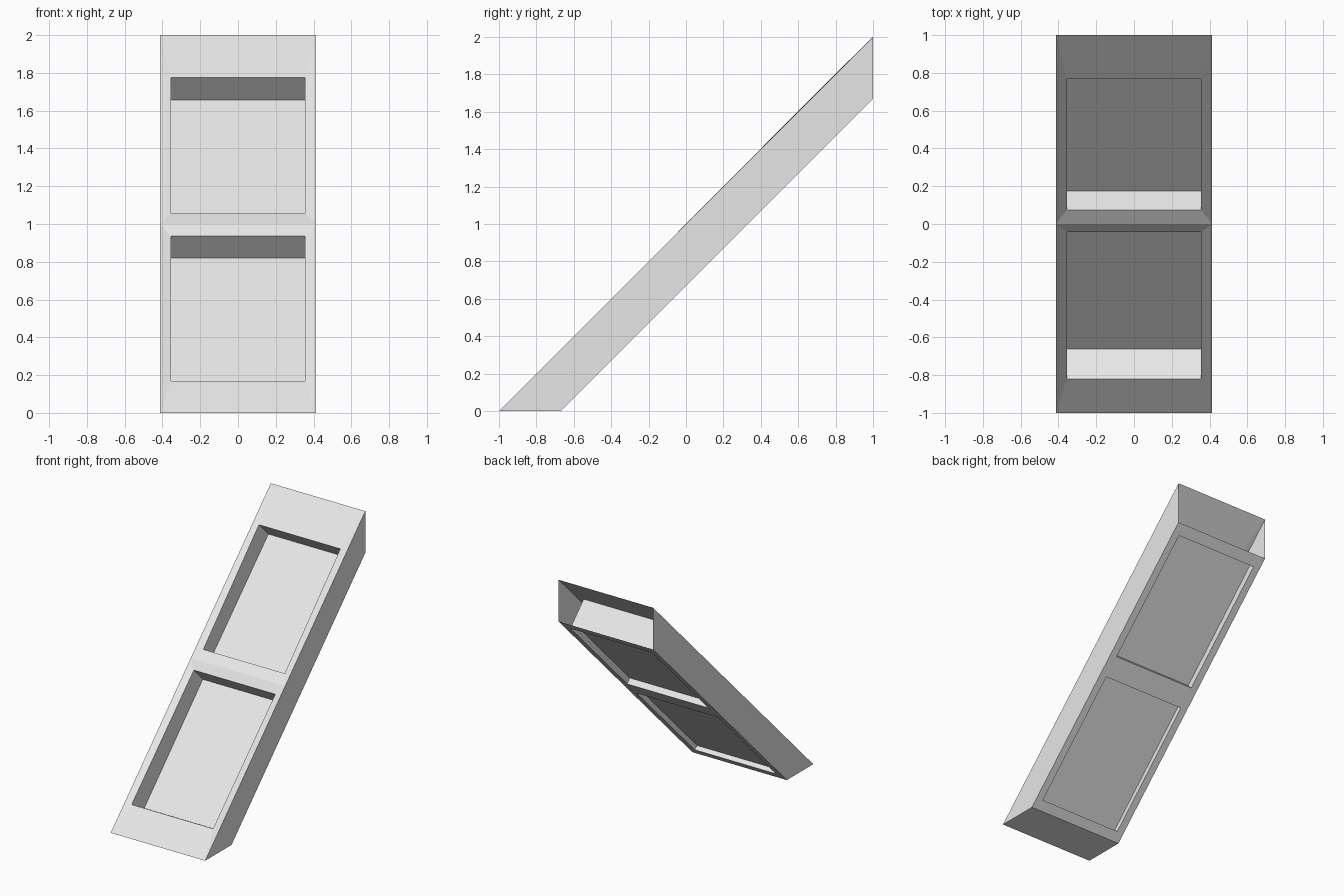
import bpy
import bmesh

cube = bpy.data.objects.get("Cube")
if cube:
    bpy.data.objects.remove(cube, do_unlink=True)

HALF_WIDTH = 0.413      # outer half width of the frame
HALF_OPENING = 0.356    # half width of each window opening

grey = bpy.data.materials.new("light_grey")
grey.use_nodes = True
grey.diffuse_color = (0.8, 0.8, 0.8, 1)
grey.node_tree.nodes["Principled BSDF"].inputs["Base Color"].default_value = (0.8, 0.8, 0.8, 1)


def rect(low, high, half):
    """Four corners of a sloping rectangle between two (y, z) edges."""
    return [(-half, *low), (half, *low), (half, *high), (-half, *high)]


def blend(a, b, t):
    return tuple(p + (q - p) * t for p, q in zip(a, b))


def band(bm, a, b):
    """Ring of four quads joining two rectangles."""
    va, vb = [[bm.verts.new(c) for c in loop] for loop in (a, b)]
    for i in range(4):
        j = (i + 1) % 4
        bm.faces.new((va[i], va[j], vb[j], vb[i]))


def finish(bm, name):
    bmesh.ops.remove_doubles(bm, verts=bm.verts, dist=1e-4)
    mesh = bpy.data.meshes.new(name)
    bm.to_mesh(mesh)
    bm.free()
    mesh.materials.append(grey)
    obj = bpy.data.objects.new(name, mesh)
    bpy.context.collection.objects.link(obj)


# Each bay: outer front edges, front opening, back opening, outer back edges,
# and how deep the pane's front and back sit along the opening's walls
bays = {
    "lower": dict(front=((-1, 0), (0, 1)), hole=((-0.82, 0.17), (-0.043, 0.936)),
                  rear=((-0.614, 0.056), (0.109, 0.779)), back=((-0.67, 0), (0.165, 0.835)),
                  low=(0.77, 0.83), high=(0.735, 0.82)),
    "upper": dict(front=((0, 1), (1, 2)), hole=((0.075, 1.055), (0.77, 1.775)),
                  rear=((0.227, 0.897), (0.937, 1.607)), back=((0.165, 0.835), (1, 1.67)),
                  low=(0.66, 0.78), high=(0.71, 0.79)),
}

frame = bmesh.new()
for name, bay in bays.items():
    front, back = [rect(*bay[k], HALF_WIDTH) for k in ("front", "back")]
    hole, rear = [rect(*bay[k], HALF_OPENING) for k in ("hole", "rear")]
    band(frame, front, hole)
    band(frame, hole, rear)
    band(frame, rear, back)
    # Outer side walls
    for a, b in ((0, 3), (2, 1)):
        frame.faces.new([frame.verts.new(c) for c in (front[a], front[b], back[b], back[a])])
    # Foot face; the upper end stays open
    if name == "lower":
        frame.faces.new([frame.verts.new(c) for c in (front[1], front[0], back[0], back[1])])

    # Window pane set inside the opening
    pane = bmesh.new()
    loops = [rect(blend(bay["hole"][0], bay["rear"][0], lo),
                  blend(bay["hole"][1], bay["rear"][1], hi), HALF_OPENING)
             for lo, hi in zip(bay["low"], bay["high"])]
    band(pane, loops[1], loops[0])
    pane.faces.new([pane.verts.new(c) for c in loops[0]])
    pane.faces.new([pane.verts.new(c) for c in reversed(loops[1])])
    finish(pane, name + "_window_pane")
finish(frame, "slanted_frame")
